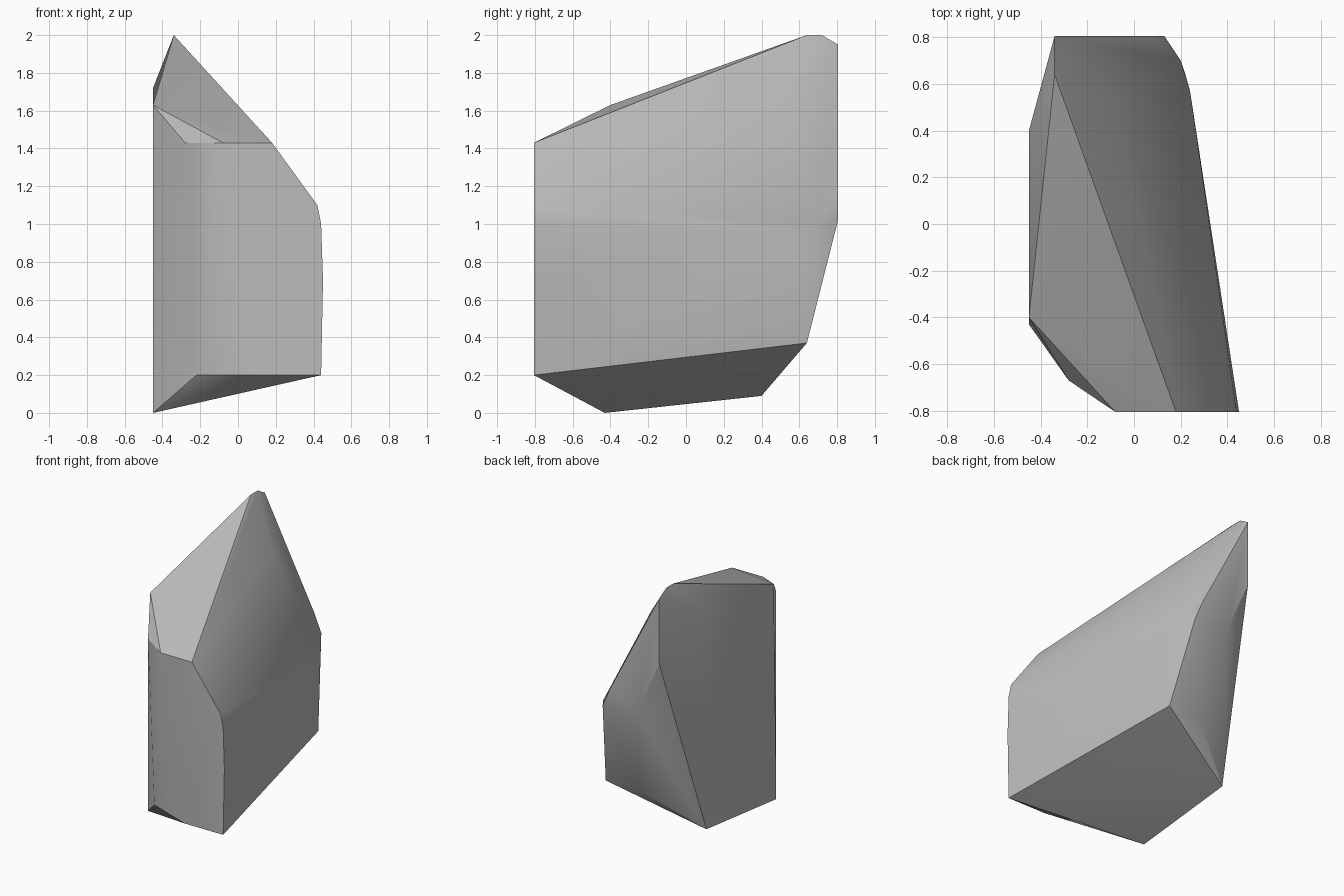
import bpy
import bmesh
import math

default_cube = bpy.data.objects.get("Cube")
if default_cube:
    bpy.data.objects.remove(default_cube, do_unlink=True)


def make_material(name, colour):
    material = bpy.data.materials.new(name)
    material.use_nodes = True
    material.diffuse_color = colour
    shader = material.node_tree.nodes["Principled BSDF"]
    shader.inputs["Base Color"].default_value = colour
    return material


def make_rock(name, corner_groups, material, smooth_angle):
    """Wrap a faceted convex skin round the corner groups of the boulder."""
    bm = bmesh.new()
    for group in corner_groups:
        for corner in group:
            bm.verts.new(corner)
    hull = bmesh.ops.convex_hull(bm, input=bm.verts[:])
    unused = {g for g in hull["geom_interior"] + hull["geom_unused"]
              if isinstance(g, bmesh.types.BMVert)}
    bmesh.ops.delete(bm, geom=list(unused), context="VERTS")
    # Merge triangles that lie in the same facet
    bmesh.ops.dissolve_limit(bm, angle_limit=math.radians(1),
                             verts=bm.verts[:], edges=bm.edges[:])
    bmesh.ops.recalc_face_normals(bm, faces=bm.faces[:])
    mesh = bpy.data.meshes.new(name)
    bm.to_mesh(mesh)
    bm.free()
    mesh.materials.append(material)
    rock = bpy.data.objects.new(name, mesh)
    bpy.context.collection.objects.link(rock)
    bpy.ops.object.select_all(action="DESELECT")
    rock.select_set(True)
    bpy.context.view_layer.objects.active = rock
    bpy.ops.object.shade_smooth_by_angle(angle=math.radians(smooth_angle))
    return rock


FRONT, BACK, SIDE = -0.805, 0.805, -0.45

# Peak and the slanted crest
crest = [(-0.34, 0.64, 2), (-0.34, 0.72, 2), (-0.34, BACK, 1.95),
         (-0.08, 0.53, 1.68)]

# Upright front face with its chamfered corner
front = [(0.18, FRONT, 1.43), (-0.08, FRONT, 1.43), (-0.28, -0.67, 1.43),
         (0.42, FRONT, 1.1), (0.44, FRONT, 1), (0.45, FRONT, 0.7),
         (0.44, FRONT, 0.2), (0.12, FRONT, 0.2), (-0.22, -0.68, 0.2)]

# Flat side wall
wall = [(SIDE, -0.4, 1.63), (SIDE, 0.4, 1.72), (SIDE, 0.4, 0.09),
        (SIDE, -0.43, 0)]

# Back face, its sloping lower facets and the opposite rear edge
back = [(-0.34, BACK, 1.46), (-0.16, BACK, 1.05), (0.13, BACK, 1.02),
        (0.07, BACK, 1.16), (-0.05, 0.64, 0.37), (0.22, 0.64, 0.37),
        (0.2, 0.7, 1), (0.24, 0.57, 0.95)]

stone = make_material("grey stone", (0.5, 0.5, 0.5, 1))
make_rock("boulder", (crest, front, wall, back), stone, 30)
